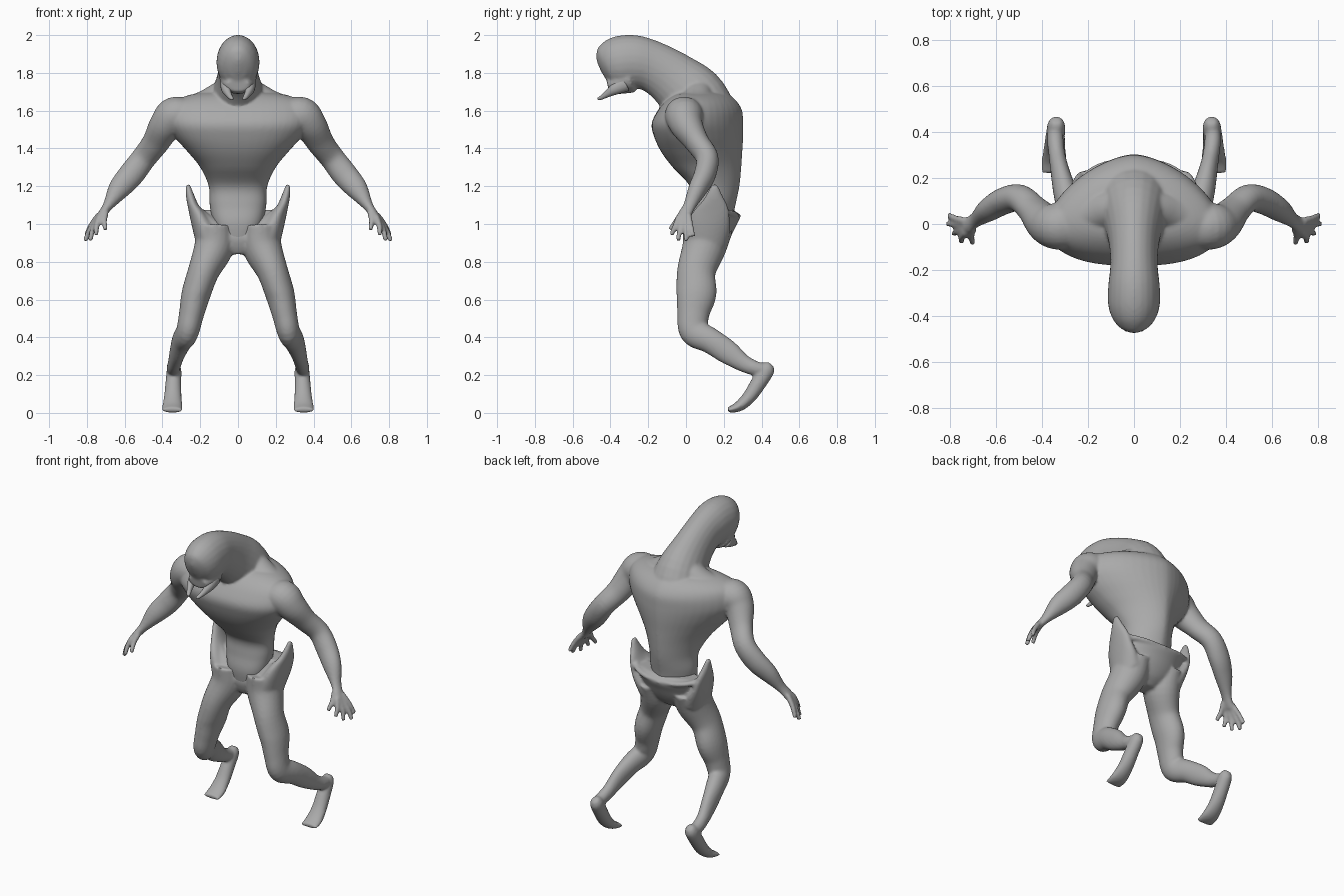
import bpy, bmesh, math
from mathutils import Vector

SEG = 24
skin = bpy.data.materials.new("grey skin")
skin.diffuse_color = (0.4, 0.4, 0.4, 1)


def spline(rows, steps=5):
    """Catmull-Rom samples through rows of numbers."""
    out = []
    n = len(rows)
    for i in range(n - 1):
        p = [rows[max(i - 1, 0)], rows[i], rows[i + 1], rows[min(i + 2, n - 1)]]
        for k in range(steps):
            t = k / steps
            out.append([0.5 * (2 * b + (c - a) * t + (2 * a - 5 * b + 4 * c - d) * t * t
                               + (3 * b - a - 3 * c + d) * t ** 3) for a, b, c, d in zip(*p)])
    return out + [list(rows[-1])]


def skin_rings(bm, rings):
    """Closed tube through a list of point rings."""
    vs = [[bm.verts.new(p) for p in ring] for ring in rings]
    n = len(rings[0])
    for a, b in zip(vs, vs[1:]):
        for i in range(n):
            j = (i + 1) % n
            bm.faces.new((a[i], a[j], b[j], b[i]))
    bm.faces.new(vs[0][::-1])
    bm.faces.new(vs[-1])


def limb(bm, rows, ref, side=1):
    """Elliptical tube; rows are x, y, z, radius along ref, other radius."""
    pts = spline([(r[0] * side,) + tuple(r[1:]) for r in rows])
    rings = []
    for i, p in enumerate(pts):
        t = Vector(pts[min(i + 1, len(pts) - 1)][:3]) - Vector(pts[max(i - 1, 0)][:3])
        t.normalize()
        u = Vector(ref) - Vector(ref).dot(t) * t
        u.normalize()
        v = t.cross(u)
        rings.append([Vector(p[:3]) + u * max(p[3], .003) * math.cos(2 * math.pi * k / SEG)
                      + v * max(p[4], .003) * math.sin(2 * math.pi * k / SEG) for k in range(SEG)])
    skin_rings(bm, rings)


def trunk(bm, rows, front_exp, back_exp):
    """Stack of level rings; rows are z, half width, widest y, front y, back y."""
    rings = []
    n = SEG * 2
    for z, w, cy, f, b in spline(rows):
        ring = []
        for k in range(n):
            a = 2 * math.pi * k / n
            c, s = math.cos(a), math.sin(a)
            e = 2 / (back_exp if s > 0 else front_exp)
            x = math.copysign(abs(c) ** e, c) * w
            y = cy + abs(s) ** e * ((b - cy) if s > 0 else (f - cy))
            ring.append(Vector((x, y, z)))
        rings.append(ring)
    skin_rings(bm, rings)


def finish(bm, name, voxel, smooth):
    """Fuse the overlapping masses into one smooth skin."""
    bmesh.ops.recalc_face_normals(bm, faces=bm.faces)
    me = bpy.data.meshes.new(name)
    bm.to_mesh(me)
    bm.free()
    me.materials.append(skin)
    ob = bpy.data.objects.new(name, me)
    bpy.context.collection.objects.link(ob)
    m = ob.modifiers.new("fuse", 'REMESH')
    m.mode = 'VOXEL'
    m.voxel_size = voxel
    m.use_smooth_shade = True
    s = ob.modifiers.new("soften", 'SMOOTH')
    s.factor = 0.5
    s.iterations = smooth


X, Y, Z = (1, 0, 0), (0, 1, 0), (0, 0, 1)

# Torso, neck, head and arms
bm = bmesh.new()
trunk(bm, [(.88, .08, .1, .03, .18), (1.0, .13, .12, .012, .24), (1.1, .15, .13, .025, .262),
           (1.2, .155, .12, .02, .283), (1.3, .2, .08, -.07, .293), (1.38, .265, .04, -.13, .298),
           (1.46, .335, .01, -.168, .303), (1.53, .375, 0, -.182, .303), (1.6, .375, 0, -.15, .297),
           (1.65, .34, .01, -.11, .268), (1.685, .25, .03, -.06, .225), (1.70, .14, .05, 0, .18)],
      2.5, 1.6)
limb(bm, [(0, .10, 1.5, .22, .2), (0, .04, 1.66, .15, .18), (0, -.06, 1.76, .113, .15),
          (0, -.17, 1.83, .103, .135), (0, -.27, 1.857, .112, .142), (0, -.355, 1.852, .112, .142),
          (0, -.415, 1.84, .09, .12), (0, -.445, 1.83, .052, .08), (0, -.457, 1.825, .01, .03)], X)
# Muzzle below the face
limb(bm, [(0, -.30, 1.775, .1, .085), (0, -.37, 1.745, .085, .06), (0, -.415, 1.735, .06, .035)], X)
for s in (1, -1):
    # Sloping muscle from neck to shoulder
    limb(bm, [(0, .07, 1.72, .08, .085), (.1, .065, 1.675, .08, .075), (.2, .045, 1.635, .08, .062),
              (.33, .01, 1.6, .07, .06)], Y, s)
    limb(bm, [(.24, -.01, 1.585, .09, .07), (.33, -.01, 1.575, .102, .1), (.385, .005, 1.52, .087, .087),
              (.437, .06, 1.43, .064, .072), (.498, .112, 1.35, .06, .066), (.565, .1, 1.262, .058, .068),
              (.63, .062, 1.185, .05, .058), (.686, .02, 1.1, .034, .029), (.718, -.003, 1.055, .036, .022),
              (.737, -.012, 1.03, .036, .018)], Y, s)
    # Thumb, then four spread fingers
    for base, tip in (((.70, -.02, 1.06), (.70, -.085, .97)), ((.73, -.036, 1.04), (.75, -.078, .94)),
                      ((.738, -.022, 1.03), (.783, -.042, .912)), ((.742, -.003, 1.03), (.81, .002, .91)),
                      ((.735, .012, 1.05), (.805, .038, .935))):
        mid = [(a + b) / 2 for a, b in zip(base, tip)]
        limb(bm, [(*base, .017, .017), (mid[0] + .008, *mid[1:], .0145, .015), (*tip, .013, .013)], Y, s)
finish(bm, "upper_body", .008, 7)

# Pelvis with flared hip crests, legs and feet
bm = bmesh.new()
trunk(bm, [(.84, .06, .1, .05, .15), (.88, .14, .1, .03, .2), (.93, .2, .1, .02, .235),
           (.99, .21, .12, .035, .265), (1.03, .212, .14, .065, .285), (1.05, .21, .15, .085, .282),
           (1.075, .208, .155, .11, .25)], 2.2, 2)
for s in (1, -1):
    # Hip crest
    limb(bm, [(.15, .11, .92, .08, .115), (.195, .125, 1.0, .052, .112), (.232, .145, 1.08, .031, .085),
              (.254, .15, 1.15, .022, .045), (.266, .152, 1.208, .012, .016)], X, s)
    # Front edge running down to the crotch
    limb(bm, [(.215, .115, 1.07, .03, .025), (.155, .08, 1.0, .04, .04), (.085, .06, .93, .042, .045),
              (.02, .07, .88, .035, .04)], Y, s)
    # Crest rim sweeping round the back
    limb(bm, [(.235, .165, 1.085, .02, .02), (.2, .215, 1.065, .016, .02), (.12, .255, 1.05, .016, .02),
              (0, .27, 1.042, .015, .02)], Z, s)
    # Thigh, knee and shin
    limb(bm, [(.12, .115, .98, .1, .135), (.127, .097, .88, .105, .117), (.182, .055, .75, .083, .102),
              (.222, .055, .63, .077, .106), (.247, .038, .52, .066, .085), (.268, .045, .43, .06, .078),
              (.297, .13, .382, .053, .068), (.32, .22, .322, .042, .064), (.335, .3, .265, .036, .047),
              (.342, .36, .238, .036, .04), (.342, .4, .23, .034, .036)], X, s)
    # Heel and foot
    limb(bm, [(.338, .45, .258, .02, .02), (.338, .43, .232, .038, .042), (.342, .385, .16, .042, .042),
              (.345, .335, .085, .047, .036), (.347, .28, .035, .054, .028), (.348, .222, .014, .054, .014)],
         X, s)
finish(bm, "hips_and_legs", .008, 8)

# Curved mandibles
bm = bmesh.new()
for s in (1, -1):
    limb(bm, [(.06, -.32, 1.745, .035, .045), (.062, -.375, 1.715, .027, .032), (.052, -.415, 1.69, .018, .02),
              (.037, -.45, 1.668, .013, .012), (.028, -.468, 1.661, .008, .008)], X, s)
finish(bm, "mandibles", .006, 4)
